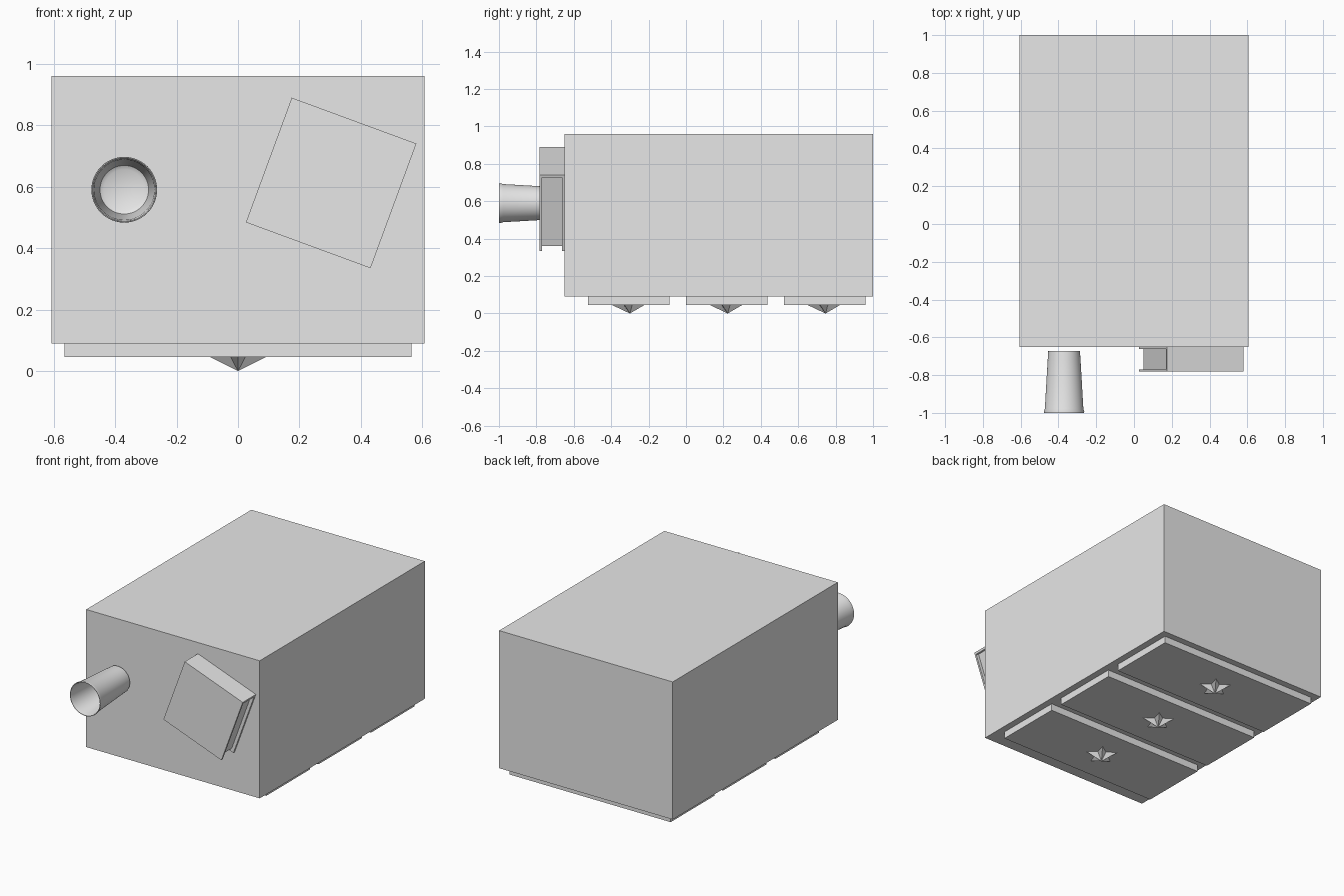
import bpy
import bmesh
from math import radians, sin, cos, pi
from mathutils import Matrix, Vector

cube = bpy.data.objects.get("Cube")
if cube:
    bpy.data.objects.remove(cube, do_unlink=True)

GREY = (0.8, 0.8, 0.8, 1)
plain_grey = bpy.data.materials.new("plain_grey")
plain_grey.use_nodes = True
plain_grey.diffuse_color = GREY
plain_grey.node_tree.nodes["Principled BSDF"].inputs["Base Color"].default_value = GREY


def add_object(name, bm):
    bmesh.ops.recalc_face_normals(bm, faces=bm.faces)
    mesh = bpy.data.meshes.new(name)
    bm.to_mesh(mesh)
    bm.free()
    mesh.materials.append(plain_grey)
    obj = bpy.data.objects.new(name, mesh)
    bpy.context.collection.objects.link(obj)
    return obj


def add_box(name, low, high, placement=Matrix()):
    low, high = Vector(low), Vector(high)
    bm = bmesh.new()
    bmesh.ops.create_cube(bm, size=1)
    for v in bm.verts:
        v.co = placement @ ((low + high) / 2 + v.co * (high - low))
    return add_object(name, bm)


def add_star_knob(name, centre_y, base_z, radius):
    """Faceted five-pointed star that rises to a tip facing down."""
    bm = bmesh.new()
    rim = []
    for i in range(10):
        r = radius if i % 2 == 0 else radius * 0.42
        a = -pi / 2 + i * pi / 5
        rim.append(bm.verts.new((r * cos(a), centre_y + r * sin(a), base_z)))
    tip = bm.verts.new((0, centre_y, 0))
    bm.faces.new(rim)
    for i, v in enumerate(rim):
        bm.faces.new((v, rim[(i + 1) % 10], tip))
    return add_object(name, bm)


def add_lathe(name, profile, centre_x, centre_z, steps=48):
    """Spin (radius, y) points about an axis parallel to y."""
    bm = bmesh.new()
    verts = [bm.verts.new((r, y, 0)) for r, y in profile]
    edges = [bm.edges.new(pair) for pair in zip(verts, verts[1:])]
    bmesh.ops.spin(bm, geom=verts + edges, cent=(0, 0, 0), axis=(0, 1, 0),
                   angle=2 * pi, steps=steps)
    bmesh.ops.remove_doubles(bm, verts=bm.verts, dist=0.0005)
    bmesh.ops.translate(bm, verts=bm.verts, vec=(centre_x, 0, centre_z))
    obj = add_object(name, bm)
    bpy.ops.object.select_all(action='DESELECT')
    obj.select_set(True)
    bpy.context.view_layer.objects.active = obj
    bpy.ops.object.shade_smooth_by_angle(angle=radians(35))
    return obj


# Cabinet lying on its face, with three drawers and their knobs underneath
add_box("cabinet_body", (-0.607, -0.65, 0.09), (0.607, 1, 0.96))
for i, row in enumerate(("top", "middle", "bottom")):
    y = -0.305 + i * 0.523
    add_box(f"{row}_drawer_front", (-0.564, y - 0.218, 0.046),
            (0.564, y + 0.218, 0.09))
    add_star_knob(f"{row}_drawer_knob", y + 0.005, 0.046, 0.097)

# Turned book: two covers, a solid spine and inset pages
turn = Matrix.Translation((0.303, 0, 0.612)) @ Matrix.Rotation(radians(20.2), 4, 'Y')
H = 0.216
add_box("book_front_cover", (-H, -0.782, -H), (H, -0.77, H), turn)
add_box("book_back_cover", (-H, -0.662, -H), (H, -0.65, H), turn)
add_box("book_spine", (-H, -0.77, H - 0.014), (H, -0.662, H), turn)
add_box("book_pages", (-H + 0.02, -0.77, -H + 0.02),
        (H - 0.02, -0.662, H - 0.014), turn)

# Hollow tapered cup, open towards the front
add_lathe("cup", [(0, -0.672), (0.084, -0.672), (0.087, -0.72), (0.102, -0.978),
                  (0.107, -0.994), (0.106, -1), (0.103, -1), (0.098, -0.978),
                  (0.083, -0.72), (0.079, -0.692), (0.066, -0.684), (0, -0.684)],
          -0.37, 0.59)
